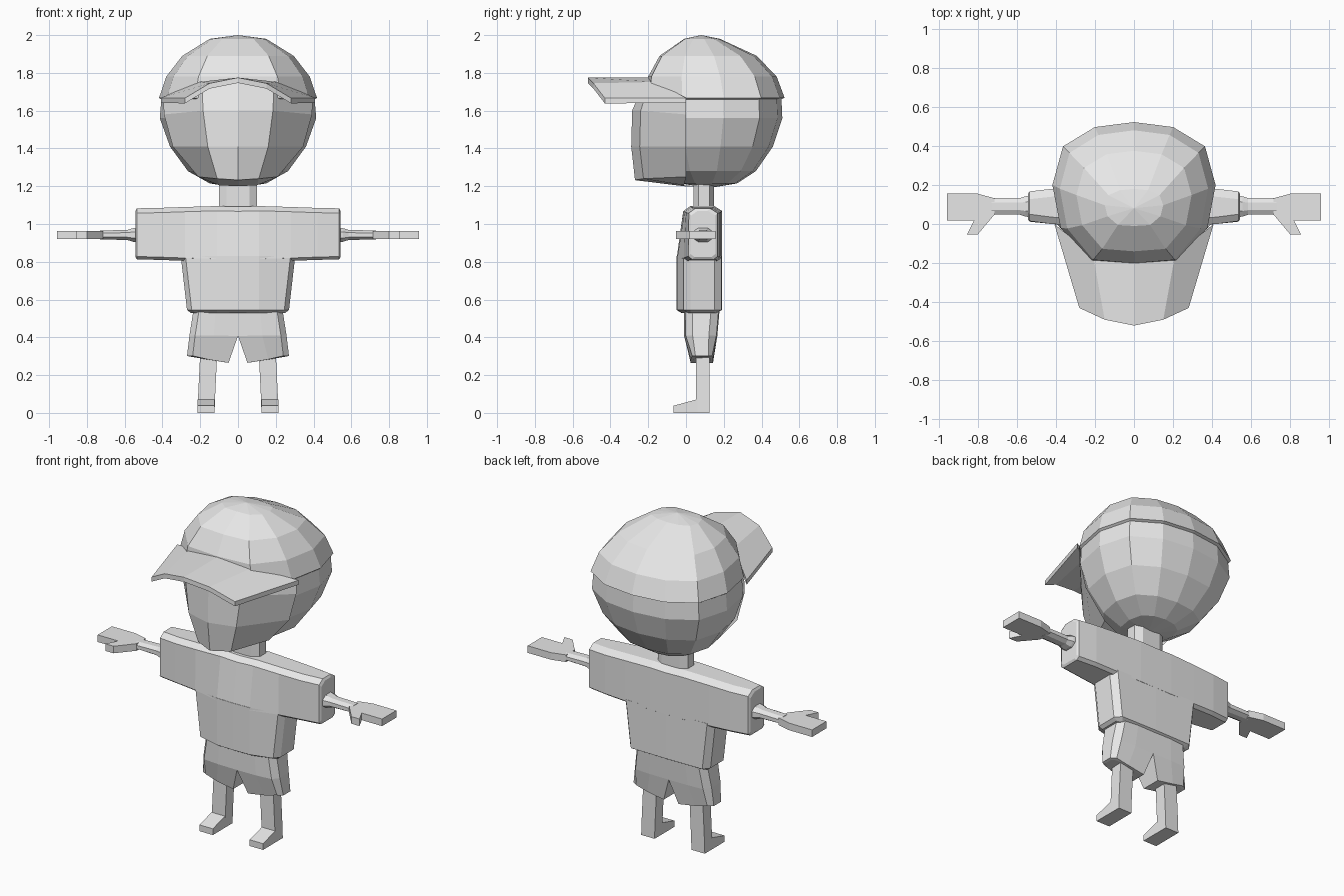
import bpy, bmesh

if "Cube" in bpy.data.objects:
    bpy.data.objects.remove(bpy.data.objects["Cube"])

grey = bpy.data.materials.new("plain_grey")
grey.diffuse_color = (0.8, 0.8, 0.8, 1)
grey.use_nodes = True
grey.node_tree.nodes["Principled BSDF"].inputs["Base Color"].default_value = grey.diffuse_color


def finish(name, bm, mirror=True):
    """Mirror across x = 0, weld the seam and make a flat-shaded object."""
    if mirror:
        dup = bmesh.ops.duplicate(bm, geom=bm.verts[:] + bm.edges[:] + bm.faces[:])["geom"]
        for v in dup:
            if isinstance(v, bmesh.types.BMVert):
                v.co.x *= -1
    bmesh.ops.remove_doubles(bm, verts=bm.verts, dist=0.0005)
    bmesh.ops.recalc_face_normals(bm, faces=bm.faces)
    me = bpy.data.meshes.new(name)
    bm.to_mesh(me)
    bm.free()
    me.materials.append(grey)
    ob = bpy.data.objects.new(name, me)
    bpy.context.collection.objects.link(ob)
    return ob


def loft(name, rings, closed=True, start=True, end=True, mirror=True):
    """Bridge a list of equal-length rings; optionally fill both ends."""
    bm = bmesh.new()
    rows = [[bm.verts.new(p) for p in r] for r in rings]
    n = len(rows[0])
    for a, b in zip(rows, rows[1:]):
        for i in range(n if closed else n - 1):
            j = (i + 1) % n
            bm.faces.new((a[i], a[j], b[j], b[i]))
    if start:
        bm.faces.new(rows[0])
    if end:
        bm.faces.new(rows[-1])
    return finish(name, bm, mirror)


# Half outline of the skull, front to back, in unit size
OUTLINE = [(0, -1), (.55, -.95), (.9, -.48), (1, .12), (.87, .66), (.48, .93), (0, 1)]


def skull_ring(z, w, front, back):
    c, h = (front + back) / 2, (back - front) / 2
    return [(x * w, c + y * h, z) for x, y in OUTLINE]


# Skull and cap crown
loft("skull", [skull_ring(*r) for r in [
    (1.19, .001, .12, .122), (1.215, .15, -.03, .27), (1.28, .265, -.1, .37),
    (1.41, .36, -.17, .46), (1.56, .414, -.2, .51), (1.67, .405, -.2, .505)]],
    closed=False, start=False)
loft("cap_crown", [skull_ring(*r) for r in [
    (1.655, .40, -.19, .49), (1.668, .418, -.21, .522), (1.78, .38, -.2, .48),
    (1.89, .295, -.14, .375), (1.98, .15, -.01, .18), (2.0, .001, .08, .082)]],
    closed=False, end=False)

# Cap brim, arched across its width
inner = [(0, -.18, 1.775), (.21, -.16, 1.752), (.408, 0, 1.668)]
outer = [(0, -.52, 1.775), (.15, -.49, 1.745), (.28, -.43, 1.667)]
drop = lambda p: (p[0], p[1], p[2] - .028)
loft("cap_brim", [[o, i, drop(i), drop(o)] for o, i in zip(outer, inner)], start=False)

# Face with a central ridge and a wedge chin
loft("face", [
    [(0, .1, 1.195), (0, -.01, 1.20), (.1, -.01, 1.205), (.2, 0, 1.245)],
    [(0, -.27, 1.232), (.0, -.27, 1.233), (.11, -.225, 1.24), (.21, 0, 1.25)],
    [(0, -.29, 1.41), (0, -.29, 1.411), (.16, -.245, 1.41), (.345, 0, 1.41)],
    [(0, -.285, 1.6), (0, -.285, 1.601), (.185, -.24, 1.6), (.392, 0, 1.58)],
    [(0, -.22, 1.75), (0, -.22, 1.751), (.19, -.2, 1.725), (.395, 0, 1.65)]],
    closed=False, start=False, end=False)

# Neck and collar
loft("neck", [[(0, .04, z), (.06, .04, z), (.1, .065, z), (.1, .125, z),
               (.06, .148, z), (0, .148, z)] for z in (1.05, 1.25)], closed=False)


# Shirt chest and sleeves, lofted sideways
def sleeve(x, low, high, back, z0, z1):
    return [(x, low + .02, z0), (x, low, z0 + .015), (x, high, z1 - .025),
            (x, high + .035, z1), (x, back - .04, z1), (x, back, z1 - .025),
            (x, back, z0 + .015), (x, back - .02, z0)]


loft("shirt_chest_and_sleeves", [
    sleeve(0, -.05, -.015, .19, .8, 1.092), sleeve(.11, -.047, -.012, .19, .8, 1.095),
    sleeve(.28, -.012, -.008, .185, .805, 1.09), sleeve(.42, 0, 0, .18, .81, 1.085),
    sleeve(.535, .012, .015, .167, .813, 1.083),
    sleeve(.543, .025, .027, .155, .825, 1.07)], start=False)


# Shirt lower body
def waist(z, w, s=0):
    return [(0, -.05 + s, z), (.11, -.047 + s, z), (w - .025, -.012 + s, z),
            (w, .025, z), (w, .15, z), (w - .03, .187 - s, z), (0, .19 - s, z)]


loft("shirt_body", [waist(.53, .25, .025), waist(.545, .27), waist(.83, .303)], closed=False)


# Shorts, one leg lofted down and mirrored at the crotch
def shorts(xi, xo, f, b, zi, zo, c):
    return [(xi, f, zi), ((xi + xo) / 2, f, (zi + zo) / 2), (xo - .03, f + .008, zo),
            (xo, f + c, zo), (xo, b - c, zo), (xo - .03, b - .005, zo),
            ((xi + xo) / 2, b, (zi + zo) / 2), (xi, b, zi)]


loft("shorts", [shorts(0, .235, -.012, .178, .55, .55, .045),
                shorts(0, .257, -.01, .166, .408, .41, .045),
                shorts(.05, .27, .025, .143, .265, .302, .025),
                shorts(.07, .255, .04, .13, .268, .298, .02)], start=False)

# Legs and wedge feet
def leg_ring(xi, xo, f, b, z, zf=None):
    zf = z if zf is None else zf
    return [(xi, f, zf), (xo, f, zf), (xo, b, z), (xi, b, z)]


loft("leg", [leg_ring(.11, .2, .052, .125, .32), leg_ring(.122, .212, .052, .125, .07),
             leg_ring(.124, .214, .052, .125, 0)])
loft("foot", [[(x, .06, 0), (x, -.065, 0), (x, -.065, .038), (x, .052, .07), (x, .06, .07)]
              for x in (.124, .214)])


# Forearms, eight-sided
def arm_ring(x, r, h):
    y, z, k = .09, .942, .45
    return [(x, y + a * r, z + b * h) for a, b in
            [(1, k), (k, 1), (-k, 1), (-1, k), (-1, -k), (-k, -1), (k, -1), (1, -k)]]


loft("forearm", [arm_ring(.53, .055, .04), arm_ring(.555, .052, .036),
                 arm_ring(.585, .042, .027), arm_ring(.73, .042, .023)])

# Flat mitten hands with a thumb
hand = [(.715, .132), (.80, .155), (.957, .155), (.957, .018), (.82, .018),
        (.855, -.053), (.80, -.053), (.715, .048)]
loft("hand", [[(x, y, z) for x, y in hand] for z in (.92, .963)])
